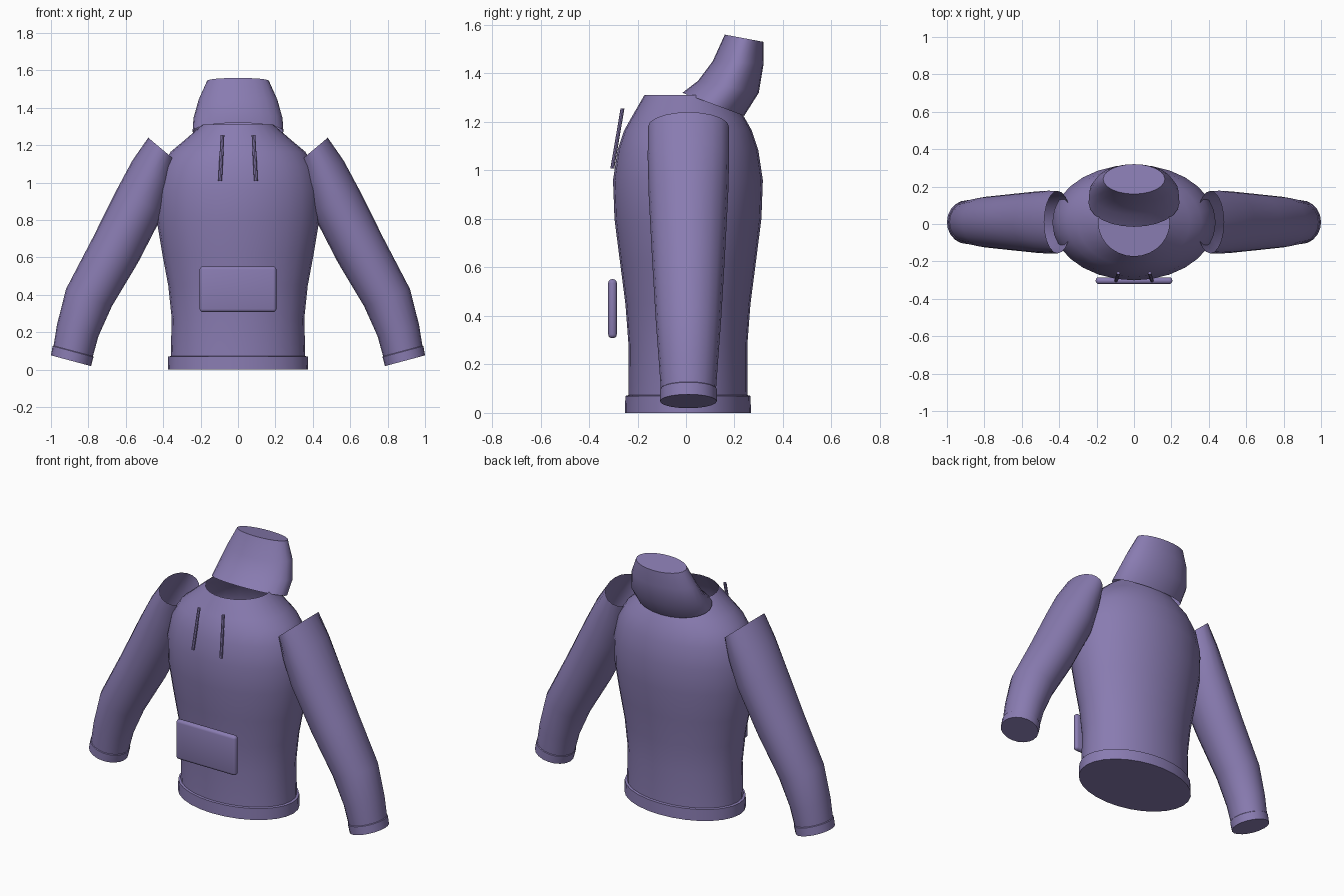
import bpy, bmesh, math
from mathutils import Vector

if "Cube" in bpy.data.objects:
    bpy.data.objects.remove(bpy.data.objects["Cube"])

purple = bpy.data.materials.new("soft_purple")
purple.diffuse_color = (0.25, 0.2, 0.44, 1)
purple.use_nodes = True
purple.node_tree.nodes["Principled BSDF"].inputs["Base Color"].default_value = purple.diffuse_color


def finish(name, bm, angle=35):
    bmesh.ops.recalc_face_normals(bm, faces=bm.faces)
    mesh = bpy.data.meshes.new(name)
    bm.to_mesh(mesh)
    bm.free()
    mesh.materials.append(purple)
    obj = bpy.data.objects.new(name, mesh)
    bpy.context.collection.objects.link(obj)
    bpy.ops.object.select_all(action='DESELECT')
    obj.select_set(True)
    bpy.context.view_layer.objects.active = obj
    bpy.ops.object.shade_smooth_by_angle(angle=math.radians(angle))
    return obj


def loft(name, rings, sides, cap_start=False, cap_end=False):
    """Skin a tube over elliptical rings given as (centre, half axis, half axis)."""
    bm = bmesh.new()
    loops = []
    for c, u, v in rings:
        c, u, v = Vector(c), Vector(u), Vector(v)
        turns = [2 * math.pi * i / sides for i in range(sides)]
        loops.append([bm.verts.new(c + u * math.cos(t) + v * math.sin(t)) for t in turns])
    for a, b in zip(loops, loops[1:]):
        for i in range(sides):
            j = (i + 1) % sides
            bm.faces.new((a[i], a[j], b[j], b[i]))
    if cap_start:
        bm.faces.new(loops[0])
    if cap_end:
        bm.faces.new(loops[-1])
    return finish(name, bm)


# Torso with hem step, closed below and open at the neck: z, half width, half depth
body = [(0, .375, .26), (.07, .373, .258), (.073, .359, .246), (.28, .355, .245),
        (.45, .373, .258), (.62, .405, .28), (.8, .435, .303), (.96, .437, .309),
        (1.085, .41, .29), (1.165, .36, .263), (1.215, .30, .235), (1.31, .19, .18)]
loft("torso", [((0, .008, z), (w, 0, 0), (0, d, 0)) for z, w, d in body], 28, cap_start=True)

# Hood: front point, back point (y, z) and half width of each ring
hood = [((-.015, 1.32), (.24, 1.225), .243), ((.05, 1.37), (.30, 1.32), .238),
        ((.11, 1.45), (.32, 1.44), .21), ((.16, 1.56), (.32, 1.53), .165)]
rings = []
for f, b, w in hood:
    f, b = Vector((0, *f)), Vector((0, *b))
    rings.append(((f + b) / 2, (w, 0, 0), (b - f) / 2))
loft("hood", rings, 24, cap_end=True)

# Sleeves: x, z, radius, half depth, slant of the ring; open at the shoulder
arm = [(.408, 1.18, .094, .167, 40), (.46, 1.05, .125, .168, 33), (.523, .90, .14, .164, 28),
       (.657, .636, .138, .15, 27), (.797, .385, .131, .135, 21), (.857, .21, .115, .122, 16),
       (.881, .10, .109, .114, 15), (.882, .097, .113, .118, 15), (.893, .048, .111, .117, 15)]
for side, label in ((1, "left"), (-1, "right")):
    rings = []
    for x, z, r, d, slant in arm:
        a = math.radians(slant)
        rings.append(((side * x, .01, z), (side * r * math.cos(a), 0, r * math.sin(a)), (0, d, 0)))
    loft(label + "_sleeve", rings, 20, cap_end=True)

    # Drawstring
    top, low = Vector((side * .083, -.262, 1.255)), Vector((side * .096, -.304, 1.008))
    loft(label + "_drawstring", [(p, (.01, 0, 0), (0, .008, 0)) for p in (low, top)], 8, True, True)

# Front pocket with rounded edges
bm = bmesh.new()
bmesh.ops.create_cube(bm, size=1)
for v in bm.verts:
    v.co = Vector((v.co.x * .41, v.co.y * .036 - .303, v.co.z * .244 + .43))
bmesh.ops.bevel(bm, geom=bm.edges[:], offset=.0165, segments=3, profile=.5, affect='EDGES')
finish("front_pocket", bm)
